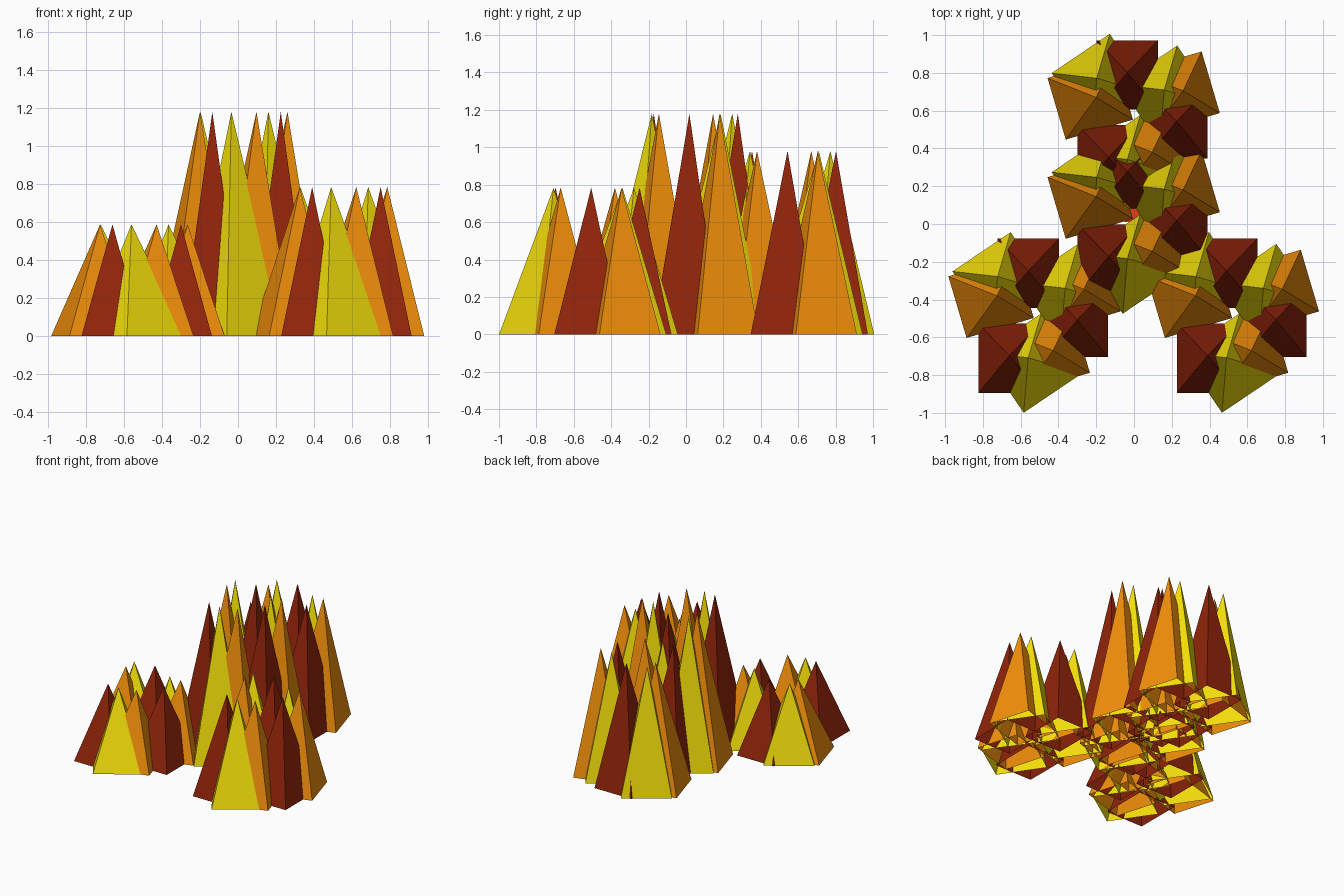
import bpy, math
from mathutils import Matrix, Vector

if "Cube" in bpy.data.objects:
    bpy.data.objects.remove(bpy.data.objects["Cube"])

def material(name, rgb):
    m = bpy.data.materials.new(name)
    m.diffuse_color = (*rgb, 1)
    m.use_nodes = True
    m.node_tree.nodes["Principled BSDF"].inputs["Base Color"].default_value = m.diffuse_color
    return m

RED = material("dark_red", (0.29, 0.018, 0.003))
ORANGE = material("orange", (0.90, 0.28, 0.003))
YELLOW = material("yellow", (0.92, 0.75, 0.003))
EMBER = material("ember_red", (0.80, 0.05, 0.010))

def add_mesh(name, verts, faces, mat):
    me = bpy.data.meshes.new(name)
    me.from_pydata(verts, [], faces)
    me.materials.append(mat)
    ob = bpy.data.objects.new(name, me)
    bpy.context.collection.objects.link(ob)
    return ob

# Each colour: turn angle, footprint around the tip (x0, x1, y0, y1)
# and the three tip positions inside a cluster
TRIOS = [
    ("red", RED, 0, (-0.163, 0.163, -0.197, 0.17),
     [(-0.135, -0.172), (0.225, 0.018), (-0.035, 0.277)]),
    ("orange", ORANGE, -73.5, (-0.172, 0.168, -0.218, 0.153),
     [(-0.20, 0.145), (0.097, -0.145), (0.26, 0.18)]),
    ("yellow", YELLOW, 34, (-0.183, 0.188, -0.228, 0.156),
     [(-0.035, -0.183), (0.16, 0.185), (-0.197, 0.247)]),
]

# Three open-bottomed four-sided spikes of one colour
def flames(name, mat, angle, foot, tips, centre, height):
    rot = Matrix.Rotation(math.radians(angle), 2)
    x0, x1, y0, y1 = foot
    verts, faces = [], []
    for tx, ty in tips:
        b = len(verts)
        x, y = tx + centre[0], ty + centre[1]
        for f in ((x0, y0), (x1, y0), (x1, y1), (x0, y1)):
            p = rot @ Vector(f)
            verts.append((x + p.x, y + p.y, 0))
        verts.append((x, y, height))
        faces += [(b + i, b + (i + 1) % 4, b + 4) for i in range(4)]
    add_mesh(name, verts, faces, mat)

# Four flame clusters of different height
D = 0.525
CLUSTERS = [("left", (-D, -D), 0.588), ("right", (D, -D), 0.784),
            ("middle", (0, 0), 1.18), ("back", (0, D), 0.98)]
for place, centre, height in CLUSTERS:
    for colour, mat, angle, foot, tips in TRIOS:
        flames(f"{place}_{colour}_flames", mat, angle, foot, tips, centre, height)

# Small ember floor seen in the gap of the middle cluster
s = 0.05
add_mesh("ember", [(-s, 0.06 - s, 0.01), (s, 0.06 - s, 0.01), (s, 0.06 + s, 0.01), (-s, 0.06 + s, 0.01)],
         [(0, 1, 2, 3)], EMBER)
